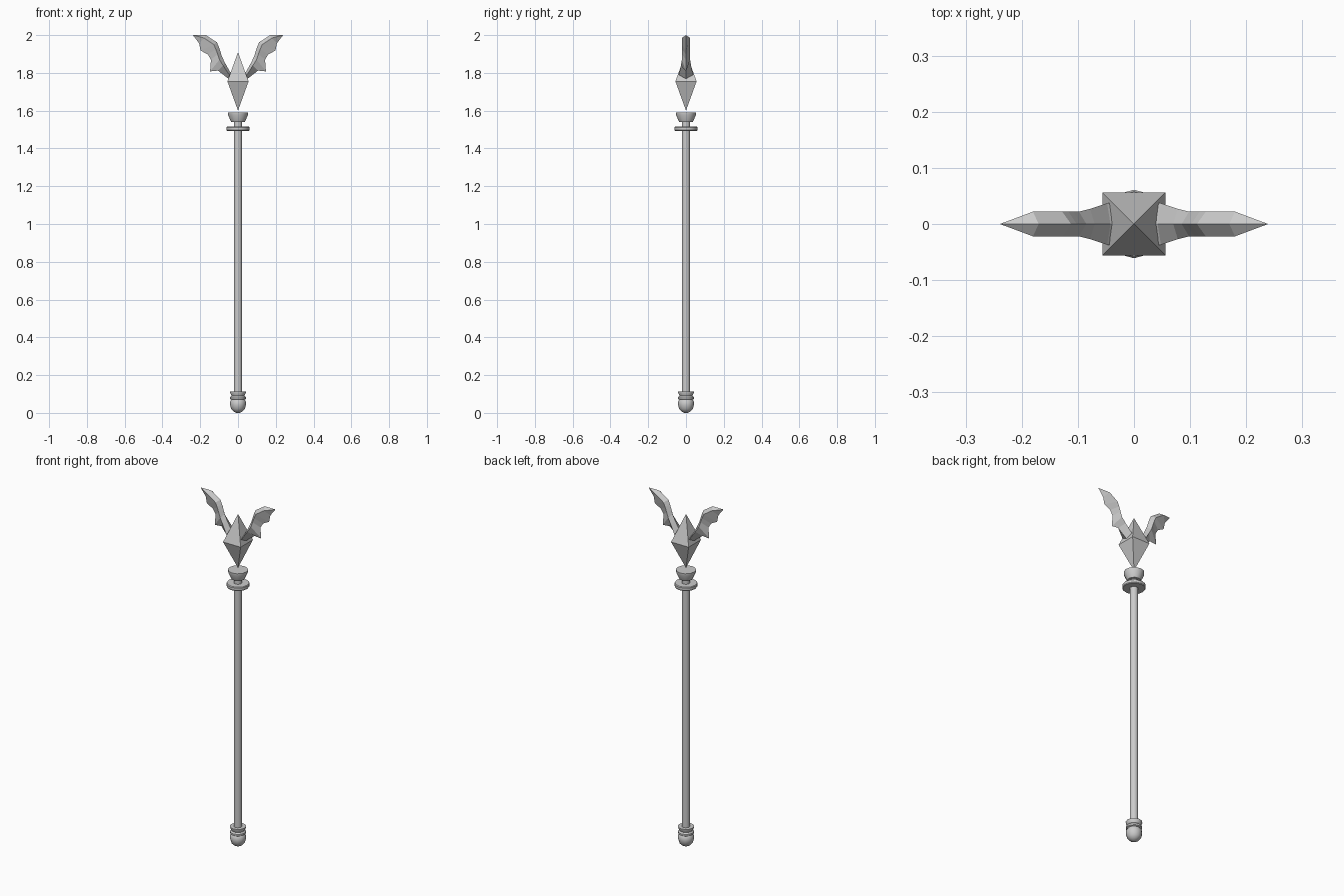
import bpy, bmesh, math

if "Cube" in bpy.data.objects:
    bpy.data.objects.remove(bpy.data.objects["Cube"])

SIDES = 12


def make_object(name, verts, faces, smooth=False):
    mesh = bpy.data.meshes.new(name)
    mesh.from_pydata(verts, [], faces)
    bm = bmesh.new()
    bm.from_mesh(mesh)
    bmesh.ops.recalc_face_normals(bm, faces=bm.faces)
    bm.to_mesh(mesh)
    bm.free()
    obj = bpy.data.objects.new(name, mesh)
    bpy.context.collection.objects.link(obj)
    if smooth:
        bpy.ops.object.select_all(action='DESELECT')
        obj.select_set(True)
        bpy.context.view_layer.objects.active = obj
        bpy.ops.object.shade_smooth_by_angle(angle=math.radians(35))
    return obj


def lathe(name, profile, sides=SIDES, turn=0.0, smooth=True):
    """Revolve (radius, z) points about z and cap both ends."""
    verts, faces = [], []
    for r, z in profile:
        for k in range(sides):
            a = turn + math.tau * k / sides
            verts.append((r * math.cos(a), r * math.sin(a), z))
    for i in range(len(profile) - 1):
        for k in range(sides):
            n = (k + 1) % sides
            a, b = i * sides, (i + 1) * sides
            faces.append((a + k, a + n, b + n, b + k))
    faces.append(tuple(range(sides)))
    faces.append(tuple(range(len(verts) - sides, len(verts))))
    return make_object(name, verts, faces, smooth)


# Long shaft
lathe("shaft", [(0.022, 0.08), (0.022, 1.545)])

# Rounded pommel with a flared ring above
ball = [(0.042 * math.sin(a), 0.042 - 0.042 * math.cos(a))
        for a in (math.radians(d) for d in (12, 35, 60, 90))]
ball[0] = (ball[0][0], 0.0)
lathe("pommel", ball + [(0.041, 0.062), (0.034, 0.071)])
lathe("pommel_ring", [(0.034, 0.069), (0.042, 0.074), (0.042, 0.084), (0.034, 0.092)])
lathe("pommel_flare", [(0.034, 0.09), (0.043, 0.108), (0.043, 0.113), (0.022, 0.113)])

# Guard disc and crystal cup
lathe("guard_disc", [(0.058, 1.493), (0.061, 1.497), (0.061, 1.511), (0.058, 1.515)])
lathe("crystal_cup", [(0.036, 1.54), (0.053, 1.578), (0.053, 1.59)])

# Floating four-sided crystal
w, mid = 0.056, 1.755
make_object("crystal",
            [(-w, -w, mid), (w, -w, mid), (w, w, mid), (-w, w, mid), (0, 0, 1.60), (0, 0, 1.91)],
            [(k, (k + 1) % 4, tip) for k in range(4) for tip in (4, 5)])

# Scalloped wing blades: inner edge, thick spine with half thickness, outer edge
SECTIONS = [
    ((0.030, 1.790), (0.034, 1.782, 0.040), (0.030, 1.755)),
    ((0.042, 1.805), (0.048, 1.792, 0.037), (0.052, 1.770)),
    ((0.070, 1.855), (0.078, 1.838, 0.027), (0.106, 1.812)),
    ((0.085, 1.887), (0.098, 1.870, 0.022), (0.148, 1.808)),
    ((0.094, 1.915), (0.108, 1.900, 0.022), (0.143, 1.870)),
    ((0.102, 1.940), (0.117, 1.925, 0.022), (0.160, 1.898)),
    ((0.112, 1.962), (0.128, 1.950, 0.022), (0.198, 1.918)),
    ((0.170, 2.000), (0.180, 1.985, 0.022), (0.206, 1.957)),
]


def wing(name, side):
    verts, faces = [], []
    for (ix, iz), (mx, mz, t), (ox, oz) in SECTIONS:
        verts += [(side * ix, 0, iz), (side * mx, -t, mz), (side * ox, 0, oz), (side * mx, t, mz)]
    last = len(verts) - 4
    for a in range(0, last, 4):
        for k in range(4):
            n = (k + 1) % 4
            faces.append((a + k, a + n, a + 4 + n, a + 4 + k))
    verts.append((side * 0.239, 0, 2.0))
    faces += [(last + k, last + (k + 1) % 4, last + 4) for k in range(4)]
    faces.append((0, 1, 2, 3))
    make_object(name, verts, faces)


wing("right_wing", 1)
wing("left_wing", -1)
